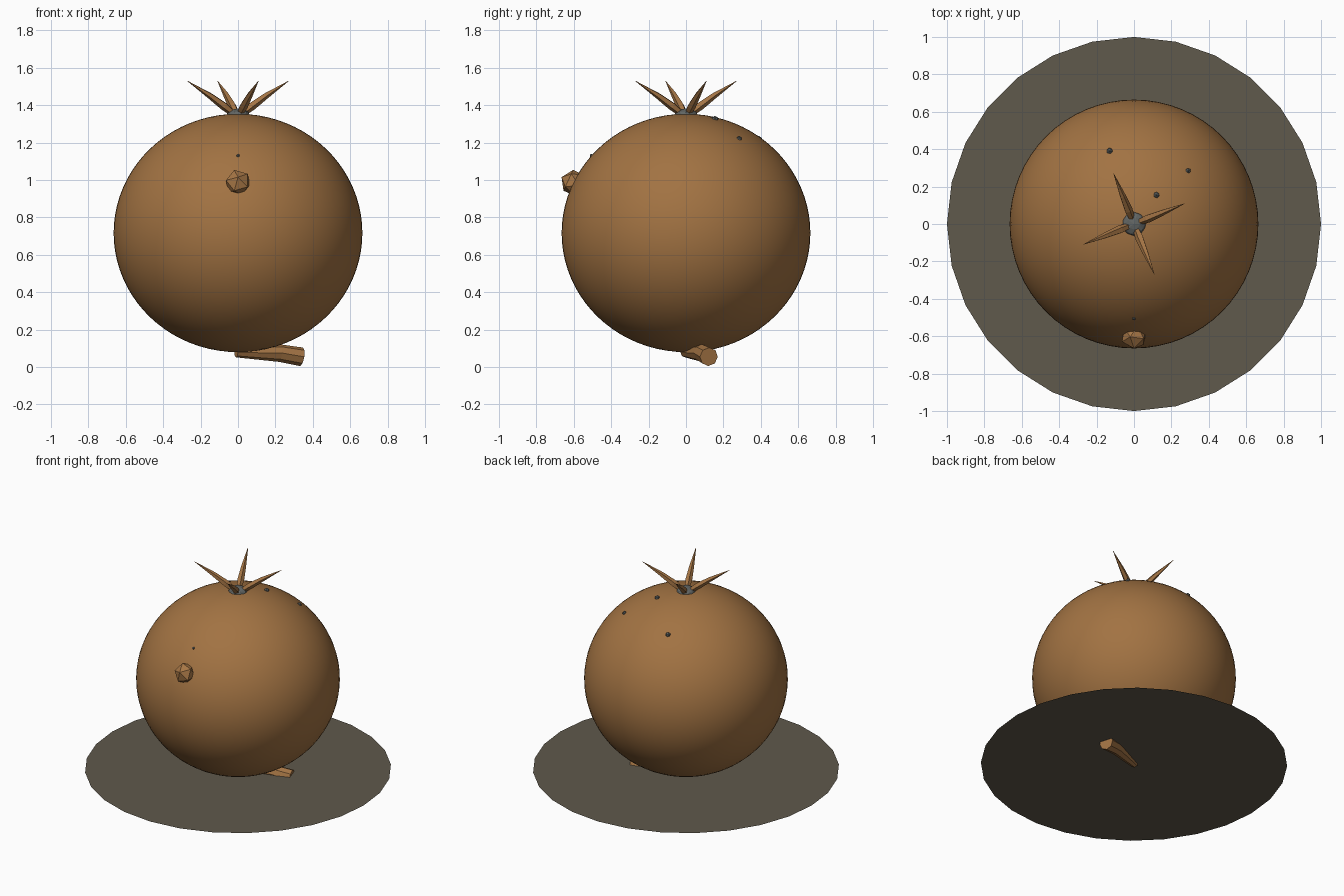
import bpy, bmesh, math
from mathutils import Vector, Matrix

cube = bpy.data.objects.get("Cube")
if cube:
    bpy.data.objects.remove(cube)


def material(name, rgb):
    m = bpy.data.materials.new(name)
    m.use_nodes = True
    m.diffuse_color = (*rgb, 1)
    m.node_tree.nodes["Principled BSDF"].inputs["Base Color"].default_value = (*rgb, 1)
    return m


skin = material("brown skin", (0.36, 0.17, 0.055))
stalk = material("tan stalk", (0.38, 0.18, 0.06))
grey = material("stone grey", (0.12, 0.13, 0.125))
earth = material("dull earth", (0.115, 0.10, 0.072))


def finish(name, bm, mat, smooth=False):
    bmesh.ops.recalc_face_normals(bm, faces=bm.faces)
    mesh = bpy.data.meshes.new(name)
    bm.to_mesh(mesh)
    bm.free()
    mesh.materials.append(mat)
    for p in mesh.polygons:
        p.use_smooth = smooth
    obj = bpy.data.objects.new(name, mesh)
    bpy.context.collection.objects.link(obj)
    return obj


def lump(name, mat, matrix, detail=1):
    bm = bmesh.new()
    bmesh.ops.create_icosphere(bm, subdivisions=detail, radius=1, matrix=matrix)
    return finish(name, bm, mat)


def tube(name, mat, path, radii, sides):
    """Faceted tube along a path, one radius per point."""
    bm = bmesh.new()
    pts = [Vector(p) for p in path]
    rings = []
    for i, (p, r) in enumerate(zip(pts, radii)):
        along = pts[min(i + 1, len(pts) - 1)] - pts[max(i - 1, 0)]
        side = along.cross(Vector((0, 0, 1))).normalized()
        up = side.cross(along).normalized()
        angles = [math.tau * k / sides for k in range(sides)]
        rings.append([bm.verts.new(p + r * (side * math.cos(a) + up * math.sin(a))) for a in angles])
    for a, b in zip(rings, rings[1:]):
        for k in range(sides):
            n = (k + 1) % sides
            bm.faces.new((a[k], a[n], b[n], b[k]))
    bm.faces.new(rings[0])
    bm.faces.new(rings[-1])
    return finish(name, bm, mat)


# Round body, slightly flattened
CENTRE, RADIUS, HEIGHT = 0.717, 0.665, 0.637
bm = bmesh.new()
bmesh.ops.create_uvsphere(bm, u_segments=64, v_segments=40, radius=1,
                          matrix=Matrix.Translation((0, 0, CENTRE)) @ Matrix.Diagonal((RADIUS, RADIUS, HEIGHT, 1)))
finish("body", bm, skin, smooth=True)

# Thin ground disc
bm = bmesh.new()
bmesh.ops.create_circle(bm, cap_ends=True, segments=28, radius=1, matrix=Matrix.Translation((0, 0, 0.07)))
finish("ground_disc", bm, earth)

# Knob on the front, one corner pointing outward
turn = Matrix.Rotation(math.radians(65), 4, 'X') @ Matrix.Rotation(math.pi, 4, 'Z')
lump("front_knob", stalk, Matrix.Translation((0, -0.6, 0.985)) @ turn @ Matrix.Scale(0.072, 4))

# Crown of four pointed leaves around a grey bud
lump("crown_bud", grey, Matrix.Translation((0, 0, 1.345)) @ Matrix.Diagonal((0.065, 0.065, 0.038, 1)), 2)
profile = [(0.02, 1.35, 0.016), (0.08, 1.395, 0.023), (0.16, 1.45, 0.017), (0.292, 1.53, 0.001)]
for i in range(4):
    a = math.radians(22 + 90 * i)
    path = [(d * math.cos(a), d * math.sin(a), z) for d, z, r in profile]
    tube(f"crown_leaf_{i + 1}", stalk, path, [r for d, z, r in profile], 5)

# Bent stalk lying under the body
tube("lower_stalk", stalk, [(-0.01, -0.005, 0.078), (0.22, 0.085, 0.075), (0.34, 0.122, 0.055)],
     [0.026, 0.047, 0.05], 8)

# Small specks set into the skin
specks = [(-0.13, 0.39, 0.018), (0.29, 0.285, 0.015), (0.12, 0.155, 0.018), (0, -0.506, 0.01)]
for i, (x, y, r) in enumerate(specks):
    z = CENTRE + HEIGHT * math.sqrt(1 - (x * x + y * y) / RADIUS ** 2)
    lump(f"speck_{i + 1}", grey, Matrix.Translation((x, y, z)) @ Matrix.Scale(r, 4))
